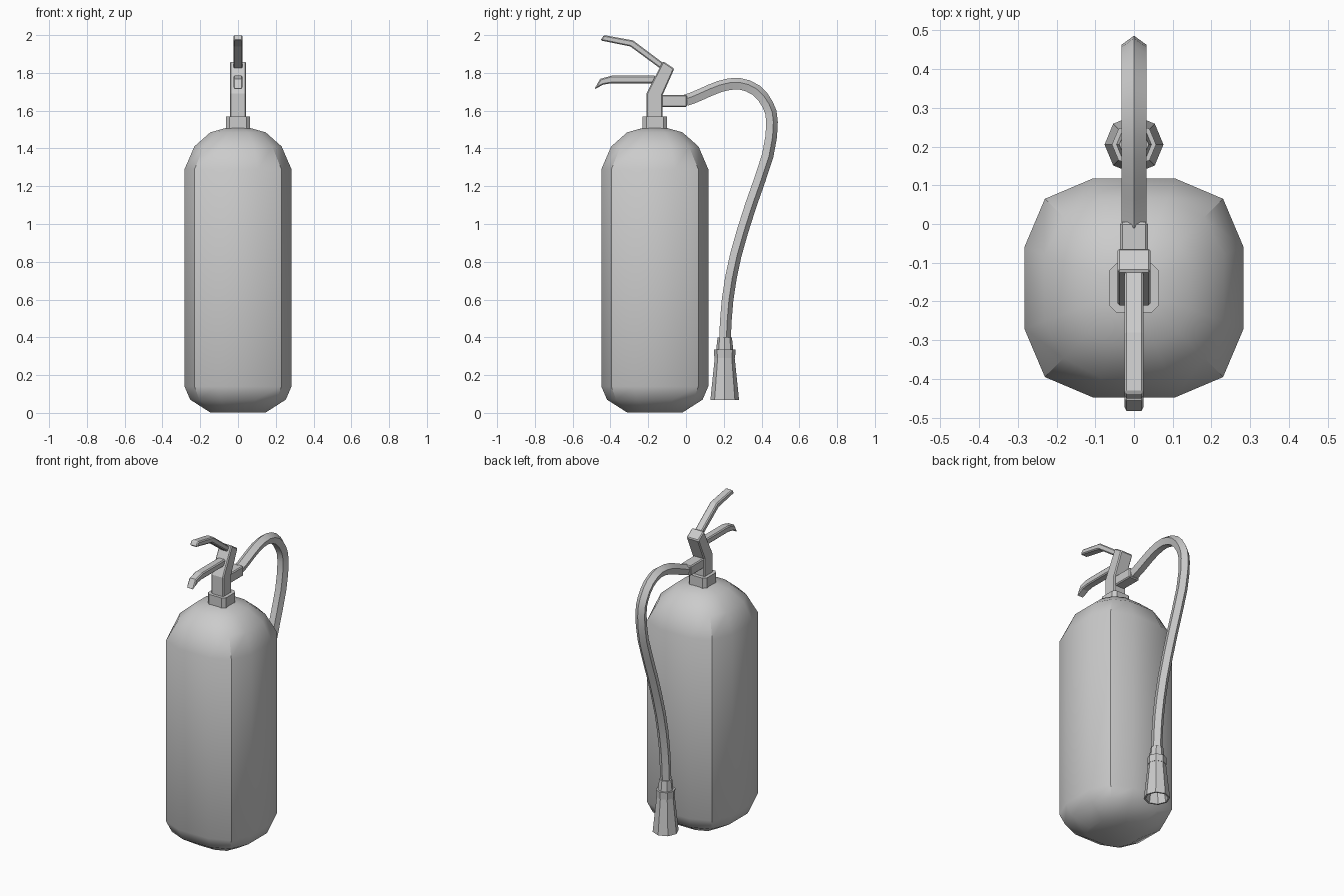
import bpy, bmesh, math
from mathutils import Vector

if "Cube" in bpy.data.objects:
    bpy.data.objects.remove(bpy.data.objects["Cube"])

CY = -0.165  # tank axis


def loft(name, rings, smooth=None):
    """Skin a list of equal-length rings and cap both ends."""
    bm = bmesh.new()
    rows = [[bm.verts.new(p) for p in r] for r in rings]
    n = len(rows[0])
    for a, b in zip(rows, rows[1:]):
        for i in range(n):
            j = (i + 1) % n
            bm.faces.new((a[i], a[j], b[j], b[i]))
    bm.faces.new(rows[0][::-1])
    bm.faces.new(rows[-1])
    bmesh.ops.recalc_face_normals(bm, faces=bm.faces)
    me = bpy.data.meshes.new(name)
    bm.to_mesh(me)
    bm.free()
    ob = bpy.data.objects.new(name, me)
    bpy.context.collection.objects.link(ob)
    if smooth:
        bpy.ops.object.select_all(action='DESELECT')
        ob.select_set(True)
        bpy.context.view_layer.objects.active = ob
        bpy.ops.object.shade_smooth_by_angle(angle=math.radians(smooth))
    return ob


def plate(name, profile, half):
    """Side profile (y, z) given thickness across x, with softened long edges."""
    ob = loft(name, [[(x, y, z) for y, z in profile] for x in (-half, half)])
    bev = ob.modifiers.new("soft_edges", 'BEVEL')
    bev.width = 0.006
    bev.segments = 1
    bev.limit_method = 'ANGLE'
    bev.angle_limit = math.radians(50)
    return ob


# Tank: rounded-square 12-sided rings, rounder towards the dome
quarter = [(0.283, 0.105), (0.23, 0.23), (0.105, 0.283)]
section = []
for q in range(4):
    c, s = round(math.cos(q * math.pi / 2)), round(math.sin(q * math.pi / 2))
    section += [(c * x - s * y, s * x + c * y) for x, y in quarter]


def tank_ring(r, z, roundness):
    pts = []
    for x, y in section:
        v = Vector((x, y)) * (r / 0.283)
        v = v.lerp(v.normalized() * r * 1.035, roundness)
        pts.append((v.x, v.y + CY, z))
    return pts


loft("tank", [tank_ring(*a) for a in (
    (0.148, 0.003, 0), (0.253, 0.07, 0), (0.283, 0.14, 0), (0.283, 0.70, 0),
    (0.283, 1.29, 0), (0.235, 1.41, 0.5), (0.15, 1.485, 0.7), (0.06, 1.51, 1))], 35)

# Neck collar: chamfered block
a, b = 0.064, 0.045
octagon = [(a, b), (b, a), (-b, a), (-a, b), (-a, -b), (-b, -a), (b, -a), (a, -b)]
loft("neck_collar", [[(x, y + CY, z) for x, y in octagon] for z in (1.49, 1.57)])

# Valve body leaning back at the top, and hose outlet
plate("valve_body", [(-0.21, 1.56), (-0.125, 1.56), (-0.125, 1.68), (-0.062, 1.822),
                     (-0.122, 1.862), (-0.21, 1.69)], 0.043)
plate("hose_outlet", [(-0.14, 1.62), (0.005, 1.62), (0.005, 1.683), (-0.14, 1.683)], 0.036)

# Squeeze lever and carry handle
plate("squeeze_lever", [(-0.09, 1.825), (-0.12, 1.852), (-0.28, 1.972), (-0.435, 2.0),
                        (-0.453, 1.972), (-0.295, 1.94), (-0.125, 1.815)], 0.025)
plate("carry_handle", [(-0.16, 1.745), (-0.16, 1.785), (-0.395, 1.785), (-0.455, 1.768),
                       (-0.486, 1.712), (-0.438, 1.738), (-0.395, 1.745)], 0.025)

# Hose: pentagon swept along a smooth path in the y-z plane
path = [Vector(p) for p in (
    (-0.08, 1.645), (0.0, 1.652), (0.08, 1.683), (0.18, 1.725), (0.28, 1.74), (0.37, 1.705),
    (0.43, 1.63), (0.452, 1.54), (0.43, 1.365), (0.34, 1.10), (0.26, 0.835),
    (0.217, 0.60), (0.203, 0.38), (0.203, 0.2))]


def spline(p0, p1, p2, p3, t):
    return 0.5 * (2 * p1 + (p2 - p0) * t + (2 * p0 - 5 * p1 + 4 * p2 - p3) * t * t
                  + (3 * p1 - p0 - 3 * p2 + p3) * t ** 3)


line = [spline(*path[i:i + 4], k / 2) for i in range(len(path) - 3) for k in range(2)]
line.append(path[-2])
rings = []
for i, p in enumerate(line):
    t = (line[min(i + 1, len(line) - 1)] - line[max(i - 1, 0)]).normalized()
    out = Vector((-t.y, t.x))
    ring = []
    for k in range(5):
        ang = 2 * math.pi * k / 5
        q = p + out * 0.034 * math.cos(ang)
        ring.append((0.034 * math.sin(ang), q.x, q.y))
    rings.append(ring)
loft("hose", rings, 30)

# Nozzle: stepped collar flaring into a hollow horn
def circle(r, z):
    return [(r * math.cos(k * math.pi / 4), 0.205 + r * math.sin(k * math.pi / 4), z)
            for k in range(8)]


loft("nozzle", [circle(*a) for a in (
    (0.038, 0.40), (0.045, 0.335), (0.057, 0.335), (0.055, 0.29), (0.053, 0.29),
    (0.076, 0.068), (0.066, 0.068), (0.05, 0.17))])
